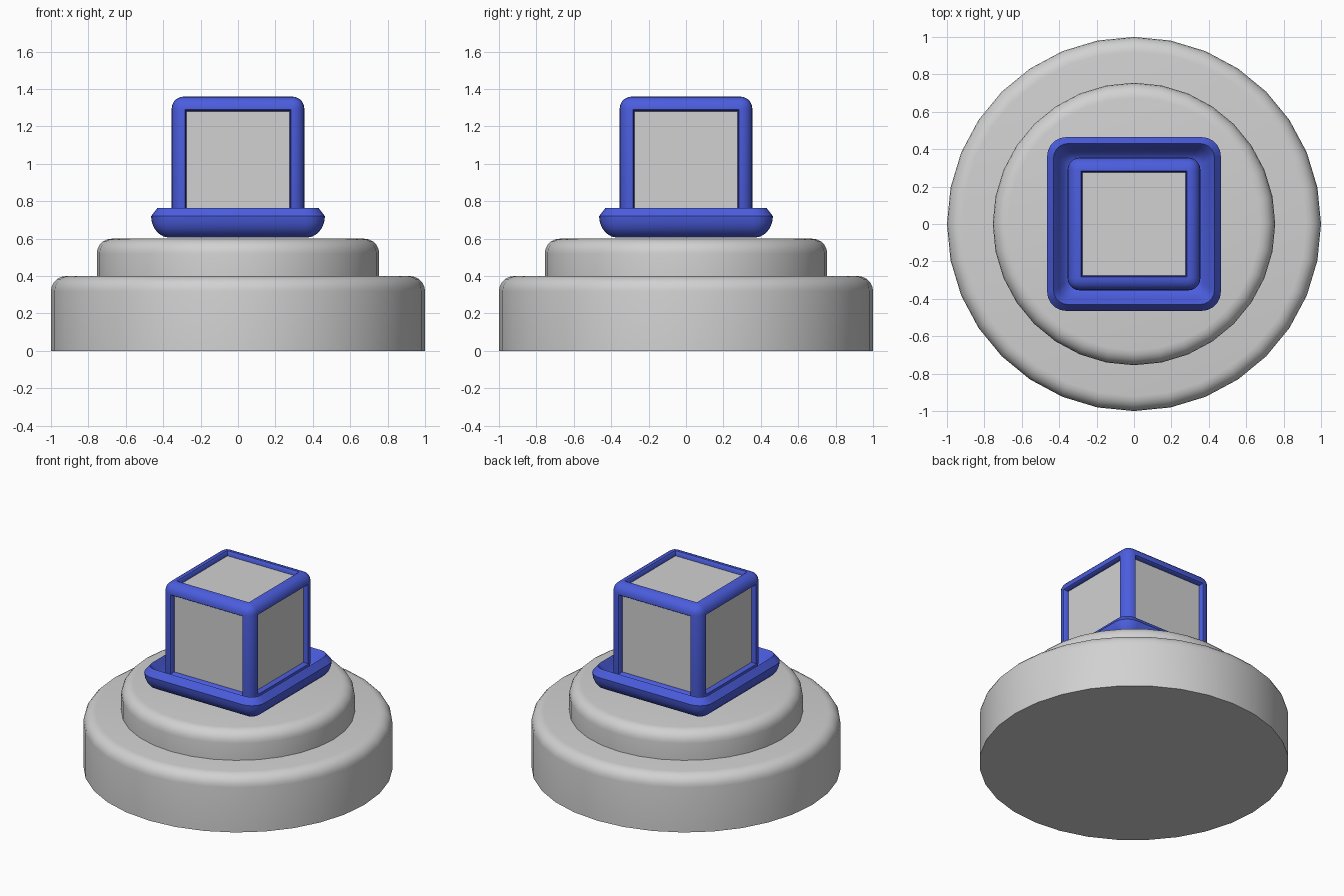
import bpy, bmesh, math

cube = bpy.data.objects.get("Cube")
if cube:
    bpy.data.objects.remove(cube, do_unlink=True)


def make_material(name, colour):
    mat = bpy.data.materials.new(name)
    mat.use_nodes = True
    mat.diffuse_color = (*colour, 1)
    mat.node_tree.nodes["Principled BSDF"].inputs["Base Color"].default_value = (*colour, 1)
    return mat


GREY = make_material("light grey", (0.64, 0.64, 0.64))
BLUE = make_material("royal blue", (0.07, 0.11, 0.73))


def add_object(name, bm, mats, angle=35):
    bmesh.ops.recalc_face_normals(bm, faces=bm.faces[:])
    mesh = bpy.data.meshes.new(name)
    bm.to_mesh(mesh)
    bm.free()
    for mat in mats:
        mesh.materials.append(mat)
    obj = bpy.data.objects.new(name, mesh)
    bpy.context.collection.objects.link(obj)
    bpy.ops.object.select_all(action="DESELECT")
    obj.select_set(True)
    bpy.context.view_layer.objects.active = obj
    bpy.ops.object.shade_smooth_by_angle(angle=math.radians(angle))
    return obj


def loft(bm, rings):
    """Join closed rings of points with quads and cap both ends."""
    loops = [[bm.verts.new(p) for p in ring] for ring in rings]
    for a, b in zip(loops, loops[1:]):
        for i in range(len(a)):
            j = (i + 1) % len(a)
            bm.faces.new((a[i], a[j], b[j], b[i]))
    bm.faces.new(loops[0])
    bm.faces.new(loops[-1])


def circle(radius, z, sides=32):
    return [(radius * math.cos(math.tau * i / sides),
             radius * math.sin(math.tau * i / sides), z) for i in range(sides)]


def rounded_square(half, corner, z, steps=5):
    points = []
    for quarter in range(4):
        mid = math.radians(45 + 90 * quarter)
        cx = math.copysign(half - corner, math.cos(mid))
        cy = math.copysign(half - corner, math.sin(mid))
        for s in range(steps + 1):
            a = math.radians(90) * (quarter + s / steps)
            points.append((cx + corner * math.cos(a), cy + corner * math.sin(a), z))
    return points


# Stepped round base: two discs with rounded upper edges
def disc(name, radius, bottom, top, bevel=0.08, steps=5):
    rings = [circle(radius, bottom)]
    for s in range(steps + 1):
        a = math.radians(90) * s / steps
        rings.append(circle(radius - bevel * (1 - math.cos(a)),
                            top - bevel * (1 - math.sin(a))))
    bm = bmesh.new()
    loft(bm, rings)
    add_object(name, bm, [GREY])


disc("lower_base", 1.0, 0, 0.4)
disc("upper_base", 0.755, 0.4, 0.6)

# Square tray with a rounded underside, chamfered rim and bowl-shaped inside
rings = []
for s in range(6):
    a = math.radians(90) * s / 5
    half = 0.365 + 0.1 * math.sin(a)
    rings.append(rounded_square(half, half - 0.365 + 0.005, 0.72 - 0.115 * math.cos(a)))
for half, corner, z in [(0.43, 0.075, 0.765), (0.4, 0.06, 0.725),
                        (0.375, 0.05, 0.68), (0.34, 0.04, 0.66)]:
    rings.append(rounded_square(half, corner, z))
bm = bmesh.new()
loft(bm, rings)
add_object("tray", bm, [BLUE])

# Cube with a rounded frame and recessed panels
bm = bmesh.new()
bmesh.ops.create_cube(bm, size=0.71)
bmesh.ops.bevel(bm, geom=bm.edges[:], offset=0.065, offset_type="OFFSET",
                segments=5, profile=0.5, affect="EDGES")
bmesh.ops.translate(bm, verts=bm.verts[:], vec=(0, 0, 1.005))
panels = [f for f in bm.faces if f.calc_area() > 0.2]
for thickness, depth in [(0.008, 0), (0.01, -0.01), (0.002, -0.022)]:
    bmesh.ops.inset_individual(bm, faces=panels, thickness=thickness, depth=depth)
for face in panels:
    face.material_index = 1
add_object("framed_cube", bm, [BLUE, GREY])
